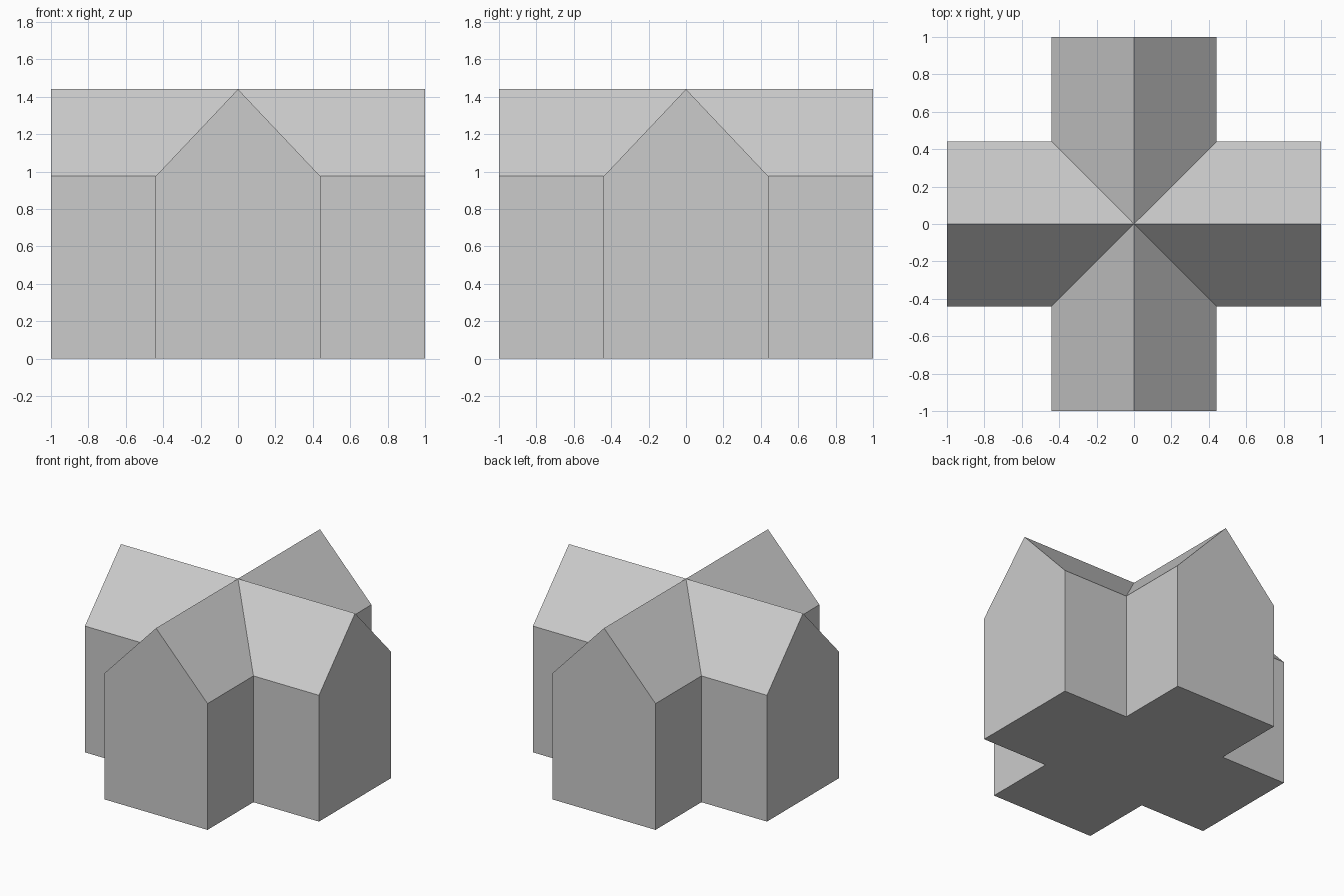
import bpy
import bmesh
from math import pi
from mathutils import Matrix

cube = bpy.data.objects.get("Cube")
if cube:
    bpy.data.objects.remove(cube, do_unlink=True)

HALF = 0.44    # half width of a wing
REACH = 1.0    # distance from centre to gable wall
EAVE = 0.975
RIDGE = 1.44

# Plain grey for the whole building
grey = bpy.data.materials.new("plain_grey")
grey.use_nodes = True
colour = (0.6, 0.6, 0.6, 1)
grey.diffuse_color = colour
grey.node_tree.nodes["Principled BSDF"].inputs["Base Color"].default_value = colour

bm = bmesh.new()


def add_wing(angle):
    """One gabled wing, open towards the centre of the cross."""
    turn = Matrix.Rotation(angle, 3, 'Z')

    def face(*points):
        bm.faces.new([bm.verts.new(turn @ Matrix.Identity(3) @ p) for p in points])

    from mathutils import Vector as V
    apex, base = V((0, 0, RIDGE)), V((0, 0, 0))
    peak = V((0, -REACH, RIDGE))
    # Outer and inner wall corners, left then right
    lo, ro, li, ri = [V((x, y, 0)) for y in (-REACH, -HALF) for x in (-HALF, HALF)]
    up = V((0, 0, EAVE))

    face(lo, ro, ro + up, peak, lo + up)        # gable wall
    face(ro, ri, ri + up, ro + up)              # side walls
    face(li, lo, lo + up, li + up)
    face(ro + up, ri + up, apex, peak)          # roof slopes
    face(li + up, lo + up, peak, apex)
    face(lo, li, base, ri, ro)                  # floor


for i in range(4):
    add_wing(i * pi / 2)

# Weld the wings into one closed shell
bmesh.ops.remove_doubles(bm, verts=bm.verts, dist=0.001)
bmesh.ops.recalc_face_normals(bm, faces=bm.faces)

mesh = bpy.data.meshes.new("cross_gabled_house")
bm.to_mesh(mesh)
bm.free()
mesh.materials.append(grey)
house = bpy.data.objects.new("cross_gabled_house", mesh)
bpy.context.collection.objects.link(house)
